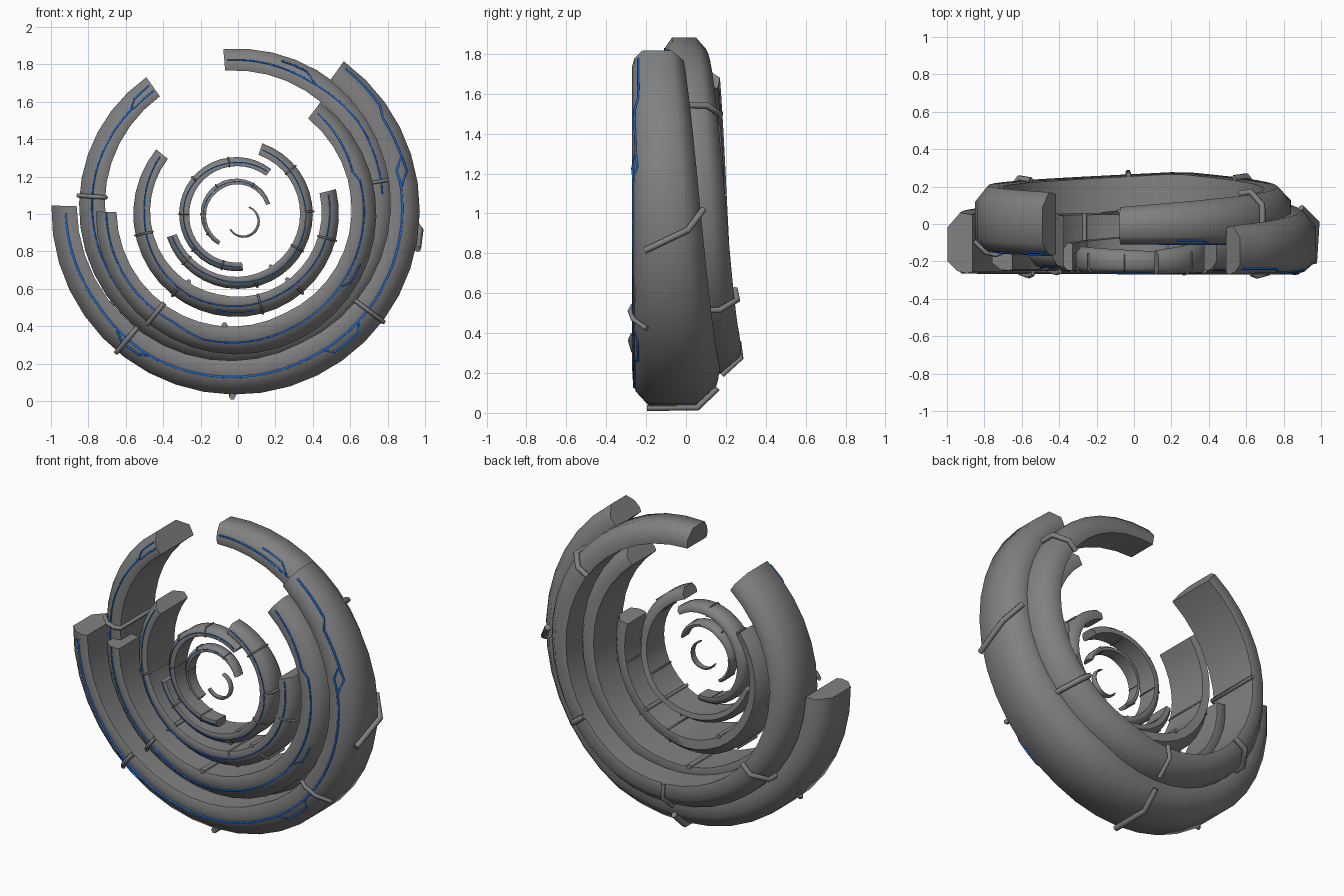
import bpy, bmesh, math
from mathutils import Vector

if "Cube" in bpy.data.objects:
    bpy.data.objects.remove(bpy.data.objects["Cube"])


def material(name, rgb):
    m = bpy.data.materials.new(name)
    m.diffuse_color = (*rgb, 1)
    m.use_nodes = True
    m.node_tree.nodes["Principled BSDF"].inputs["Base Color"].default_value = m.diffuse_color
    return m


blue = material("circuit_blue", (0.015, 0.16, 0.75))
dark = material("dark_metal", (0.22, 0.22, 0.22))

# name: centre x, z, outer radius, start/end angle, step,
#       then (inner radius, front y, back y) at start, middle and end
RINGS = {
    "outer_ring": (-0.013, 1.02, 0.985, 178.5, 414, 9,
                   [(0.85, -0.265, 0.06), (0.79, -0.27, 0.17), (0.86, -0.27, -0.01)]),
    "back_ring": (-0.005, 1.04, 0.845, 125, 455, 9,
                  [(0.72, -0.17, 0.17), (0.68, -0.12, 0.28), (0.73, -0.11, 0.09)]),
    "third_ring": (-0.01, 1.0, 0.75, 179, 413, 9,
                   [(0.64, -0.25, -0.04), (0.59, -0.255, 0.12), (0.64, -0.25, 0.0)]),
    "fourth_ring": (-0.01, 1.0, 0.55, 141, 374, 9,
                    [(0.47, -0.23, 0.05), (0.44, -0.25, 0.06), (0.46, -0.24, -0.04)]),
    "fifth_ring": (0, 1.0, 0.40, 198, 431, 9,
                   [(0.345, -0.25, -0.10), (0.33, -0.26, -0.04), (0.335, -0.27, -0.14)]),
    "sixth_ring": (-0.01, 1.0, 0.305, 52, 277, 9,
                   [(0.26, -0.26, -0.15), (0.25, -0.26, -0.12), (0.26, -0.25, -0.15)]),
    "seventh_ring": (-0.01, 1.0, 0.19, 17, 240, 12,
                     [(0.168, -0.25, -0.18), (0.155, -0.25, -0.16), (0.168, -0.25, -0.18)]),
    "core_ring": (0.03, 0.96, 0.087, 210, 430, 14,
                  [(0.078, -0.24, -0.21), (0.072, -0.24, -0.20), (0.078, -0.24, -0.21)]),
}


def section(name, a):
    """Cross-section (radius, y) of a ring at angle a, from inner front round to inner back."""
    ro, a0, a1, keys = *RINGS[name][2:5], RINGS[name][6]
    t = min(max((a - a0) / (a1 - a0), 0), 1) * 2
    k = min(int(t), 1)
    ri, yf, yb = (p + (q - p) * (t - k) for p, q in zip(keys[k], keys[k + 1]))
    w, d = ro - ri, yb - yf
    return [(ri, yf + 0.03 * d), (ri + 0.22 * w, yf), (ri + 0.6 * w, yf + 0.04 * d),
            (ro, yf + 0.2 * d), (ro, yb - 0.24 * d), (ri + 0.5 * w, yb), (ri, yb - 0.03 * d)]


def place(name, a, r, y):
    cx, cz = RINGS[name][:2]
    a = math.radians(a)
    return Vector((cx + r * math.cos(a), y, cz + r * math.sin(a)))


def select(ob):
    bpy.ops.object.select_all(action='DESELECT')
    ob.select_set(True)
    bpy.context.view_layer.objects.active = ob


def build_ring(name):
    a0, a1, step = RINGS[name][3:6]
    n = round((a1 - a0) / step)
    bm = bmesh.new()
    loops = []
    for i in range(n + 1):
        a = a0 + (a1 - a0) * i / n
        loops.append([bm.verts.new(place(name, a, r, y)) for r, y in section(name, a)])
    for p, q in zip(loops, loops[1:]):
        for j in range(7):
            k = (j + 1) % 7
            bm.faces.new((p[j], p[k], q[k], q[j]))
    bm.faces.new(loops[0])
    bm.faces.new(loops[-1])
    bmesh.ops.recalc_face_normals(bm, faces=bm.faces)
    me = bpy.data.meshes.new(name)
    bm.to_mesh(me)
    bm.free()
    me.materials.append(dark)
    ob = bpy.data.objects.new(name, me)
    bpy.context.collection.objects.link(ob)
    select(ob)
    bpy.ops.object.shade_smooth_by_angle(angle=math.radians(62))


def tube(name, points, radius, mat):
    cu = bpy.data.curves.new(name, 'CURVE')
    cu.dimensions = '3D'
    cu.bevel_depth, cu.bevel_resolution, cu.use_fill_caps = radius, 1, True
    sp = cu.splines.new('POLY')
    sp.points.add(len(points) - 1)
    for s, p in zip(sp.points, points):
        s.co = (*p, 1)
    cu.materials.append(mat)
    ob = bpy.data.objects.new(name, cu)
    bpy.context.collection.objects.link(ob)
    select(ob)
    bpy.ops.object.convert(target='MESH')
    bpy.ops.object.shade_smooth_by_angle(angle=math.radians(65))


def clamp(ring, a, i0, i1, radius, skew=0):
    """Bent bar following the cross-section from point i0 to i1."""
    pts = []
    for n, i in enumerate(range(i0, i1 + 1)):
        b = a + skew * n
        s = section(ring, b)
        c = Vector([sum(v) / 7 for v in zip(*s)])
        v = Vector(s[i % 7])
        v += (v - c).normalized() * radius * 0.8
        pts.append(place(ring, b, v.x, v.y))
    tube(ring + "_clamp", pts, radius, dark)


def circuit(ring, nodes, radius):
    """Glowing line on the front face through (angle, fraction of width) nodes."""
    pts = []
    for (a, u), (b, v) in zip(nodes, nodes[1:]):
        n = max(1, round(abs(b - a) / 4))
        for i in range(n + (b == nodes[-1][0])):
            t = i / n
            ang = a + (b - a) * t
            s = section(ring, ang)
            r = s[0][0] + (s[3][0] - s[0][0]) * (u + (v - u) * t)
            for p, q in zip(s[:3], s[1:4]):
                if r <= q[0] + 1e-6:
                    y = p[1] + (q[1] - p[1]) * (r - p[0]) / (q[0] - p[0])
                    break
            pts.append(place(ring, ang, r, y - radius * 0.2))
    tube(ring + "_circuit", pts, radius, blue)


for ring in RINGS:
    build_ring(ring)

# Clamps on the large rings
for args in [("outer_ring", 323, 0, 3, 0.013), ("outer_ring", 230, 0, 3, 0.014),
             ("outer_ring", 269, 3, 5, 0.018), ("outer_ring", 348, 3, 5, 0.018, 6),
             ("third_ring", 231, 0, 3, 0.013), ("back_ring", 176, 6, 10, 0.013),
             ("back_ring", 218, 3, 6, 0.017), ("back_ring", 322, 3, 6, 0.017),
             ("back_ring", 268, 4, 6, 0.014), ("back_ring", 396, 3, 6, 0.017),
             ("back_ring", 370, 0, 3, 0.01)]:
    clamp(*args)

# Small clips on the inner rings
for ring, angles, rad in [("fourth_ring", (192, 232, 285, 310, 345), 0.008),
                          ("fifth_ring", (222, 285, 330, 362, 400), 0.007),
                          ("sixth_ring", (98, 140, 180, 220, 255), 0.006),
                          ("seventh_ring", (60, 125, 180, 215), 0.004)]:
    for i, a in enumerate(angles):
        if i % 2:
            clamp(ring, a, 2, 4, rad)
        else:
            clamp(ring, a, -1, 4, rad * 0.7)
# Inner blocks seen below the hub
for ring, a, rad in [("third_ring", 264, 0.016), ("fourth_ring", 235, 0.013),
                     ("fourth_ring", 308, 0.013), ("fifth_ring", 302, 0.01)]:
    clamp(ring, a, 6, 7, rad)

# Circuit lines
for ring, nodes, rad in [
        ("outer_ring", [(181, 0.45), (215, 0.4), (237, 0.5), (300, 0.47), (368, 0.4), (374, 0.35),
                        (378, 0.65), (392, 0.6), (396, 0.78), (412, 0.8)], 0.006),
        ("outer_ring", [(225, 0.45), (229, 0.65), (236, 0.65), (239, 0.5)], 0.006),
        ("outer_ring", [(302, 0.47), (305, 0.68), (315, 0.68), (318, 0.45)], 0.006),
        ("outer_ring", [(368, 0.4), (373, 0.7), (378, 0.65)], 0.006),
        ("back_ring", [(126, 0.65), (134, 0.6), (138, 0.4), (165, 0.5), (215, 0.5)], 0.005),
        ("back_ring", [(126, 0.35), (136, 0.35), (139, 0.45)], 0.005),
        ("back_ring", [(365, 0.55), (395, 0.6), (420, 0.45), (454, 0.5)], 0.005),
        ("back_ring", [(418, 0.5), (423, 0.75), (433, 0.75)], 0.005),
        ("third_ring", [(179, 0.5), (240, 0.4), (255, 0.6), (330, 0.5), (375, 0.5), (380, 0.3),
                        (411, 0.5)], 0.005),
        ("third_ring", [(325, 0.5), (329, 0.75), (338, 0.75)], 0.005),
        ("fourth_ring", [(143, 0.5), (180, 0.35), (240, 0.55), (300, 0.4), (372, 0.5)], 0.004),
        ("fourth_ring", [(258, 0.75), (280, 0.75)], 0.004),
        ("fifth_ring", [(199, 0.5), (250, 0.4), (310, 0.6), (380, 0.4), (429, 0.5)], 0.003),
        ("sixth_ring", [(54, 0.5), (100, 0.4), (160, 0.6), (275, 0.5)], 0.003),
        ("seventh_ring", [(50, 0.5), (200, 0.5)], 0.002)]:
    circuit(ring, nodes, rad)
